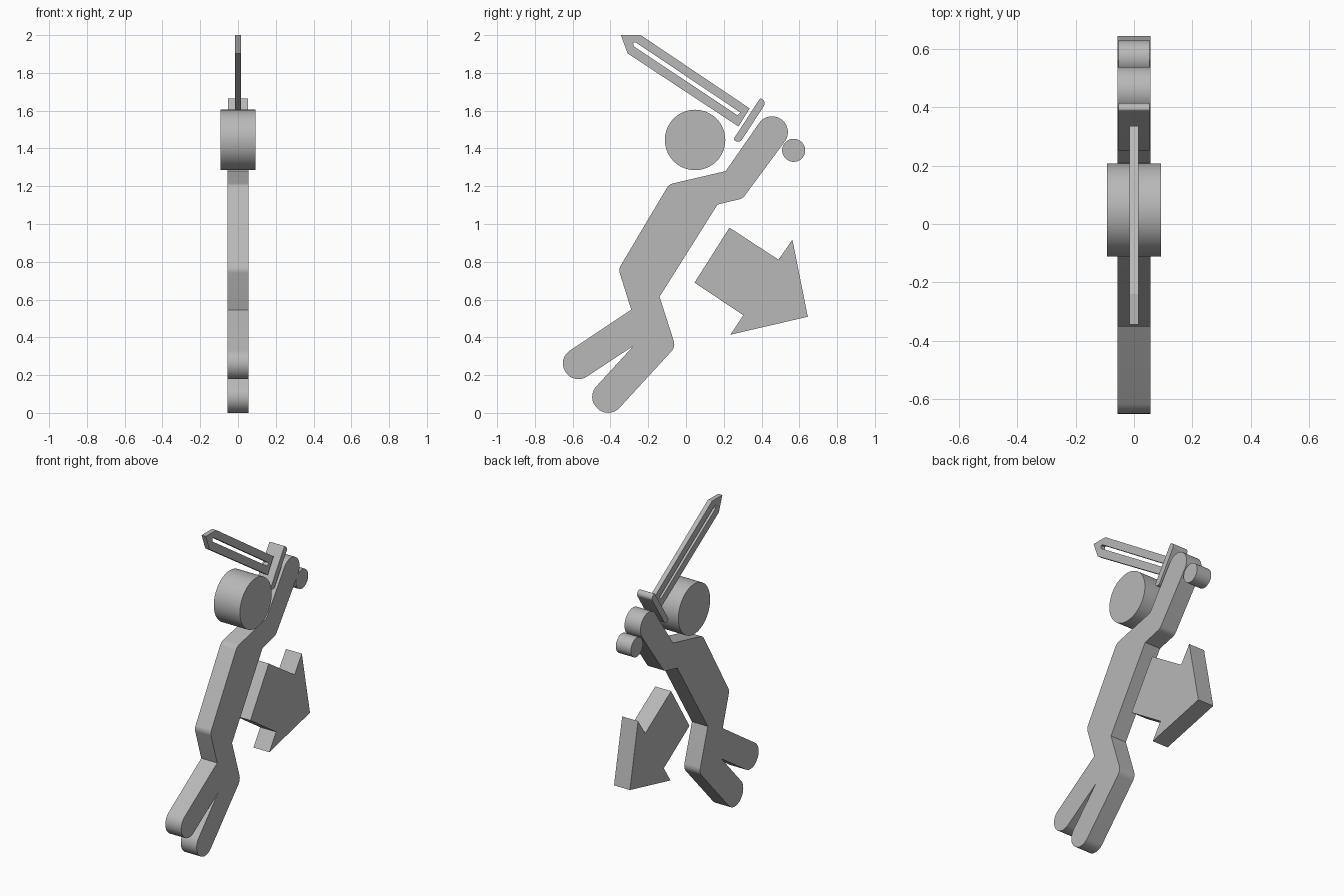
import bpy, bmesh, math
from mathutils import Vector

if "Cube" in bpy.data.objects:
    bpy.data.objects.remove(bpy.data.objects["Cube"], do_unlink=True)

GREY = (0.48, 0.48, 0.48, 1)
grey = bpy.data.materials.new("plain grey")
grey.use_nodes = True
grey.diffuse_color = GREY
grey.node_tree.nodes["Principled BSDF"].inputs["Base Color"].default_value = GREY


def fillet(corners):
    """Turn (y, z, radius) corners into an outline with rounded corners."""
    out = []
    for i, (y, z, *rest) in enumerate(corners):
        here = Vector((y, z))
        if not rest:
            out.append(here)
            continue
        r = rest[0]
        a = (Vector(corners[i - 1][:2]) - here).normalized()
        b = (Vector(corners[(i + 1) % len(corners)][:2]) - here).normalized()
        half = a.angle(b) / 2
        centre = here + (a + b).normalized() * r / math.sin(half)
        start = here + a * r / math.tan(half) - centre
        end = here + b * r / math.tan(half) - centre
        sweep = math.pi - 2 * half
        steps = max(3, round(sweep / math.radians(9)))
        for k in range(steps + 1):
            t = k / steps
            out.append(centre + (start * math.sin((1 - t) * sweep)
                                 + end * math.sin(t * sweep)) / math.sin(sweep))
    return out


def slab(name, half_width, *outlines):
    """Extrude a side outline (further outlines are holes) across x."""
    bm = bmesh.new()
    for pts in outlines:
        vs = [bm.verts.new((-half_width, p[0], p[1])) for p in pts]
        for i, v in enumerate(vs):
            bm.edges.new((vs[i - 1], v))
    bmesh.ops.triangle_fill(bm, use_beauty=True, use_dissolve=False, edges=bm.edges[:])
    ext = bmesh.ops.extrude_face_region(bm, geom=bm.faces[:], use_keep_orig=True)
    moved = [g for g in ext["geom"] if isinstance(g, bmesh.types.BMVert)]
    bmesh.ops.translate(bm, verts=moved, vec=(2 * half_width, 0, 0))
    bmesh.ops.recalc_face_normals(bm, faces=bm.faces[:])
    mesh = bpy.data.meshes.new(name)
    bm.to_mesh(mesh)
    bm.free()
    mesh.materials.append(grey)
    obj = bpy.data.objects.new(name, mesh)
    bpy.context.collection.objects.link(obj)
    bpy.ops.object.select_all(action="DESELECT")
    obj.select_set(True)
    bpy.context.view_layer.objects.active = obj
    bpy.ops.object.shade_smooth_by_angle(angle=math.radians(25))


def disc(y, z, r, n=64):
    return [(y + r * math.cos(math.tau * i / n), z + r * math.sin(math.tau * i / n))
            for i in range(n)]


# Figure: torso, raised arm and two legs in one outline
slab("body", 0.056, fillet([
    (-0.09, 1.21, 0.05), (0.21, 1.28),
    (0.434, 1.602, 0.0835), (0.575, 1.507, 0.0835),
    (0.30, 1.135, 0.05), (0.167, 1.103),
    (-0.14, 0.615), (-0.055, 0.35, 0.055),
    (-0.407, -0.033, 0.081), (-0.53, 0.08, 0.081),
    (-0.278, 0.355),
    (-0.595, 0.146, 0.08), (-0.68, 0.286, 0.08),
    (-0.29, 0.546), (-0.357, 0.761, 0.05)]))
slab("head", 0.092, disc(0.048, 1.445, 0.16))

# Sword: slotted blade, guard and pommel
slab("sword_blade", 0.015,
     [(-0.345, 2.0), (-0.24, 2.0), (0.337, 1.612), (0.278, 1.516), (-0.309, 1.903)],
     [(-0.28, 1.962), (-0.267, 1.962), (0.288, 1.59), (0.273, 1.575), (-0.277, 1.941)])
slab("sword_guard", 0.053, fillet([
    (0.25, 1.447, 0.008), (0.393, 1.667, 0.008),
    (0.426, 1.646, 0.025), (0.283, 1.426, 0.025)]))
slab("sword_pommel", 0.053, disc(0.57, 1.39, 0.061, 48))

# Direction arrow
slab("arrow", 0.056, [
    (0.23, 0.981), (0.49, 0.811), (0.563, 0.917), (0.645, 0.509),
    (0.235, 0.414), (0.304, 0.517), (0.045, 0.689)])
